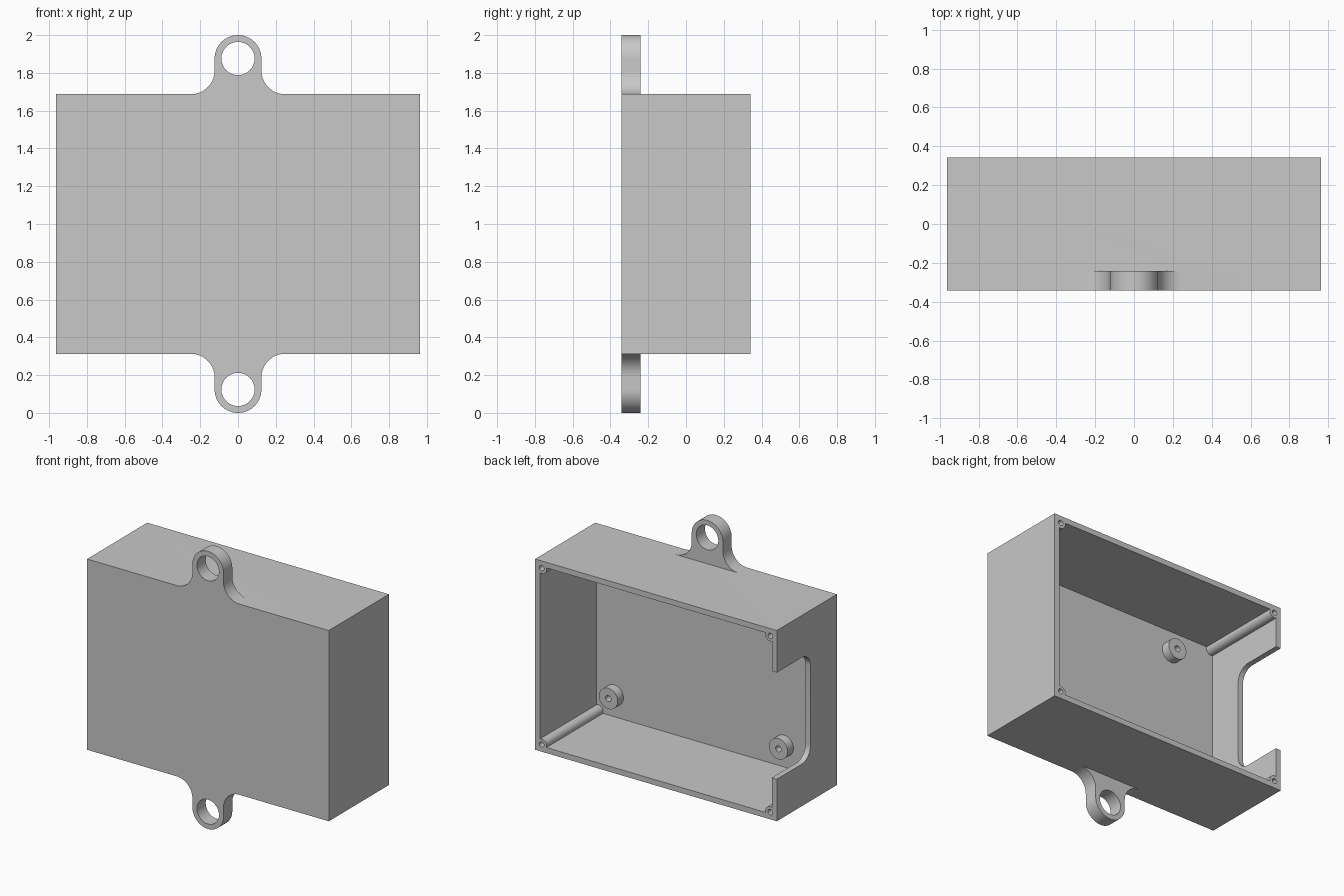
import bpy
import bmesh
from math import sin, cos, pi
from mathutils import Vector

if "Cube" in bpy.data.objects:
    bpy.data.objects.remove(bpy.data.objects["Cube"], do_unlink=True)

HX, HY, HZ = 0.963, 0.342, 0.687   # half sizes of the housing
MID = 1.0                          # height of its centre
WALL = 0.04

grey = bpy.data.materials.new("plain_grey")
grey.use_nodes = True
colour = (0.58, 0.58, 0.58, 1)
grey.diffuse_color = colour
grey.node_tree.nodes["Principled BSDF"].inputs["Base Color"].default_value = colour


def arc(cx, cz, r, start, end, n=16):
    """Points along an arc, angles in units of pi."""
    steps = [pi * (start + (end - start) * i / n) for i in range(n + 1)]
    return [(cx + r * cos(t), cz + r * sin(t)) for t in steps]


def circle(cx, cz, r, n=32):
    return arc(cx, cz, r, 0, 2, n)[:-1]


def rect(x0, x1, z0, z1):
    return [(x0, z0), (x1, z0), (x1, z1), (x0, z1)]


def prism(name, outline, lo, hi, axis="Y"):
    """Extrude an outline along Y (points are x, z) or X (points are y, z)."""
    place = (lambda p: (p[0], lo, p[1])) if axis == "Y" else (lambda p: (lo, p[0], p[1]))
    shift = Vector((0, hi - lo, 0)) if axis == "Y" else Vector((hi - lo, 0, 0))
    bm = bmesh.new()
    face = bm.faces.new([bm.verts.new(place(p)) for p in outline])
    grown = bmesh.ops.extrude_face_region(bm, geom=[face], use_keep_orig=True)
    tops = [g for g in grown["geom"] if isinstance(g, bmesh.types.BMVert)]
    bmesh.ops.translate(bm, vec=shift, verts=tops)
    bmesh.ops.recalc_face_normals(bm, faces=bm.faces)
    mesh = bpy.data.meshes.new(name)
    bm.to_mesh(mesh)
    bm.free()
    mesh.materials.append(grey)
    obj = bpy.data.objects.new(name, mesh)
    bpy.context.collection.objects.link(obj)
    return obj


def combine(target, tool, operation):
    """Apply a boolean and throw the tool away."""
    mod = target.modifiers.new("join", "BOOLEAN")
    mod.operation, mod.solver, mod.object = operation, "EXACT", tool
    bpy.context.view_layer.objects.active = target
    bpy.ops.object.modifier_apply(modifier=mod.name)
    bpy.data.objects.remove(tool, do_unlink=True)


def smooth(obj):
    bpy.ops.object.select_all(action="DESELECT")
    obj.select_set(True)
    bpy.context.view_layer.objects.active = obj
    bpy.ops.object.shade_smooth_by_angle(angle=pi / 6)


# Housing: a box open at the back
housing = prism("housing", rect(-HX, HX, MID - HZ, MID + HZ), -HY, HY)
ix, iz = HX - WALL, HZ - WALL
floor_y = -HY + WALL
combine(housing, prism("cavity", rect(-ix, ix, MID - iz, MID + iz), floor_y, HY + 0.1), "DIFFERENCE")

# Corner screw posts, drilled from the back
for sx in (-1, 1):
    for sz in (-1, 1):
        px, pz = sx * (HX - 0.052), MID + sz * (HZ - 0.052)
        combine(housing, prism("post", circle(px, pz, 0.04), floor_y - 0.02, HY), "UNION")
        combine(housing, prism("hole", circle(px, pz, 0.019), floor_y, HY + 0.1), "DIFFERENCE")

# Round-cornered opening in one side wall
R, NOTCH_Y, NOTCH_H = 0.1, -0.042, 0.384
notch = [(HY + 0.1, MID - NOTCH_H), (HY + 0.1, MID + NOTCH_H)]
notch += arc(NOTCH_Y + R, MID + NOTCH_H - R, R, 0.5, 1, 10)
notch += arc(NOTCH_Y + R, MID - NOTCH_H + R, R, 1, 1.5, 10)
combine(housing, prism("notch", notch, -HX - 0.1, -ix + 0.005, "X"), "DIFFERENCE")

# Hanging lugs with flared feet, above and below
LUG, FLARE = 0.124, 0.125
lug_z = 1 - LUG
right = [(LUG + FLARE, HZ - 0.02)] + arc(LUG + FLARE, HZ + FLARE, FLARE, 1.5, 1, 14)
left = [(-x, z) for x, z in reversed(right)]
outline = right + arc(0, lug_z, LUG, 0, 1, 32) + left
for sz in (1, -1):
    lug = prism("lug", [(x, MID + sz * z) for x, z in outline], -HY, -HY + 0.1)
    combine(lug, prism("eye", circle(0, MID + sz * lug_z, 0.088, 48), -HY - 0.1, 0), "DIFFERENCE")
    combine(housing, lug, "UNION")
smooth(housing)

# Drilled standoffs on the inside of the front plate
for side, x in (("left", 0.785), ("right", -0.57)):
    for level, sz in (("upper", 1), ("lower", -1)):
        z = MID + sz * 0.492
        standoff = prism(f"{level}_{side}_standoff", circle(x, z, 0.075), floor_y - 0.01, floor_y + 0.065)
        combine(standoff, prism("hole", circle(x, z, 0.022), floor_y, floor_y + 0.2), "DIFFERENCE")
        smooth(standoff)
